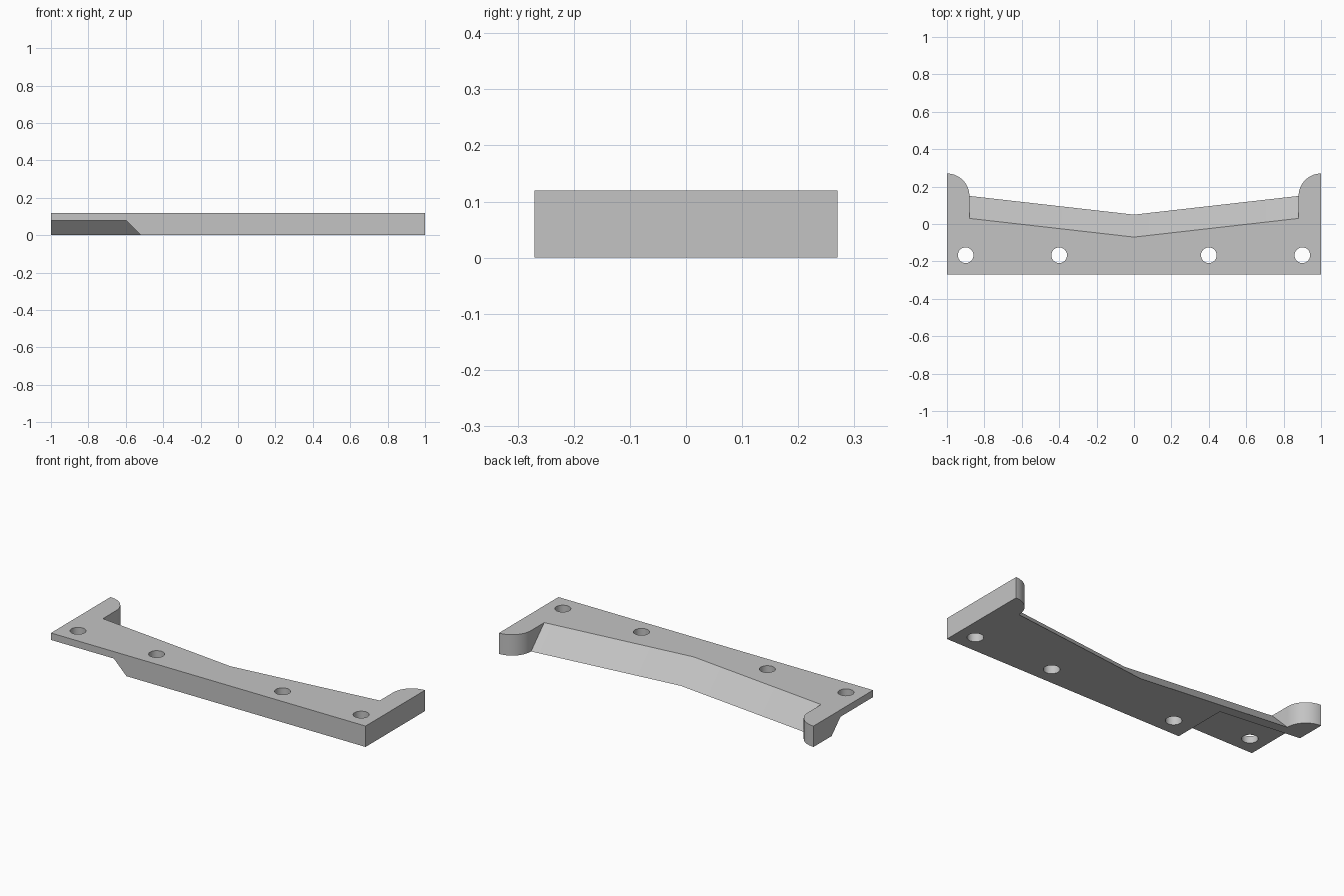
import bpy, bmesh, math

if "Cube" in bpy.data.objects:
    bpy.data.objects.remove(bpy.data.objects["Cube"], do_unlink=True)

HEIGHT = 0.12      # plate thickness, also ear radius and back slope run
FRONT = -0.27
EAR_X = 0.88
POCKET = 0.08      # pocket depth from below

grey = bpy.data.materials.new("light grey")
grey.use_nodes = True
grey.diffuse_color = (0.55, 0.55, 0.55, 1)
grey.node_tree.nodes["Principled BSDF"].inputs["Base Color"].default_value = grey.diffuse_color


def loft(name, low, z_low, high, z_high):
    """Solid between two outlines with matching point counts."""
    bm = bmesh.new()
    a = [bm.verts.new((x, y, z_low)) for x, y in low]
    b = [bm.verts.new((x, y, z_high)) for x, y in high]
    bm.faces.new(a[::-1])
    bm.faces.new(b)
    n = len(a)
    for i in range(n):
        j = (i + 1) % n
        bm.faces.new((a[i], a[j], b[j], b[i]))
    bmesh.ops.remove_doubles(bm, verts=bm.verts[:], dist=1e-5)
    bmesh.ops.recalc_face_normals(bm, faces=bm.faces[:])
    mesh = bpy.data.meshes.new(name)
    bm.to_mesh(mesh)
    bm.free()
    mesh.materials.append(grey)
    ob = bpy.data.objects.new(name, mesh)
    bpy.context.collection.objects.link(ob)
    return ob


def back_y(x):
    """Shallow V of the lower back edge."""
    return 0.05 + 0.1 * abs(x) / EAR_X


def arc(cx, cy, r, start, end, steps):
    return [(cx + r * math.cos(start + (end - start) * i / steps),
             cy + r * math.sin(start + (end - start) * i / steps)) for i in range(steps + 1)]


# Plate: rounded ears at both ends, sloped V-shaped back between them
def plate_outline(z):
    ear_y = back_y(EAR_X)
    right = arc(1, ear_y, HEIGHT, math.pi / 2, math.pi, 16)
    vee = [(x, back_y(x) - z) for x in (EAR_X, 0, -EAR_X)]
    left = [(-x, y) for x, y in reversed(right)]
    return [(-1, FRONT), (1, FRONT)] + right + vee + left


plate = loft("mounting_plate", plate_outline(0), 0, plate_outline(HEIGHT), HEIGHT)


# Pocket under one end, with sloped inner walls
def pocket_outline(z):
    inner = -0.52 - z
    return [(x, y) for x, y in ((-1.1, -0.4), (inner, -0.4),
                                (inner, back_y(inner) - 0.058 - z),
                                (-1.1, back_y(1.1) - 0.058 - z))]


cutters = [loft("pocket_cutter", pocket_outline(-0.02), -0.02, pocket_outline(POCKET), POCKET)]

# Four screw holes
for x in (-0.9, -0.4, 0.4, 0.9):
    circle = arc(x, -0.167, 0.042, 0, math.tau, 32)[:-1]
    cutters.append(loft("hole_cutter", circle, -0.1, circle, 0.2))

bpy.ops.object.select_all(action="DESELECT")
bpy.context.view_layer.objects.active = plate
plate.select_set(True)
for cutter in cutters:
    cutter.hide_render = True
    mod = plate.modifiers.new("cut", "BOOLEAN")
    mod.operation = "DIFFERENCE"
    mod.solver = "EXACT"
    mod.object = cutter
    bpy.ops.object.modifier_apply(modifier=mod.name)
for cutter in cutters:
    bpy.data.objects.remove(cutter, do_unlink=True)

bpy.ops.object.shade_smooth_by_angle(angle=math.radians(20))
